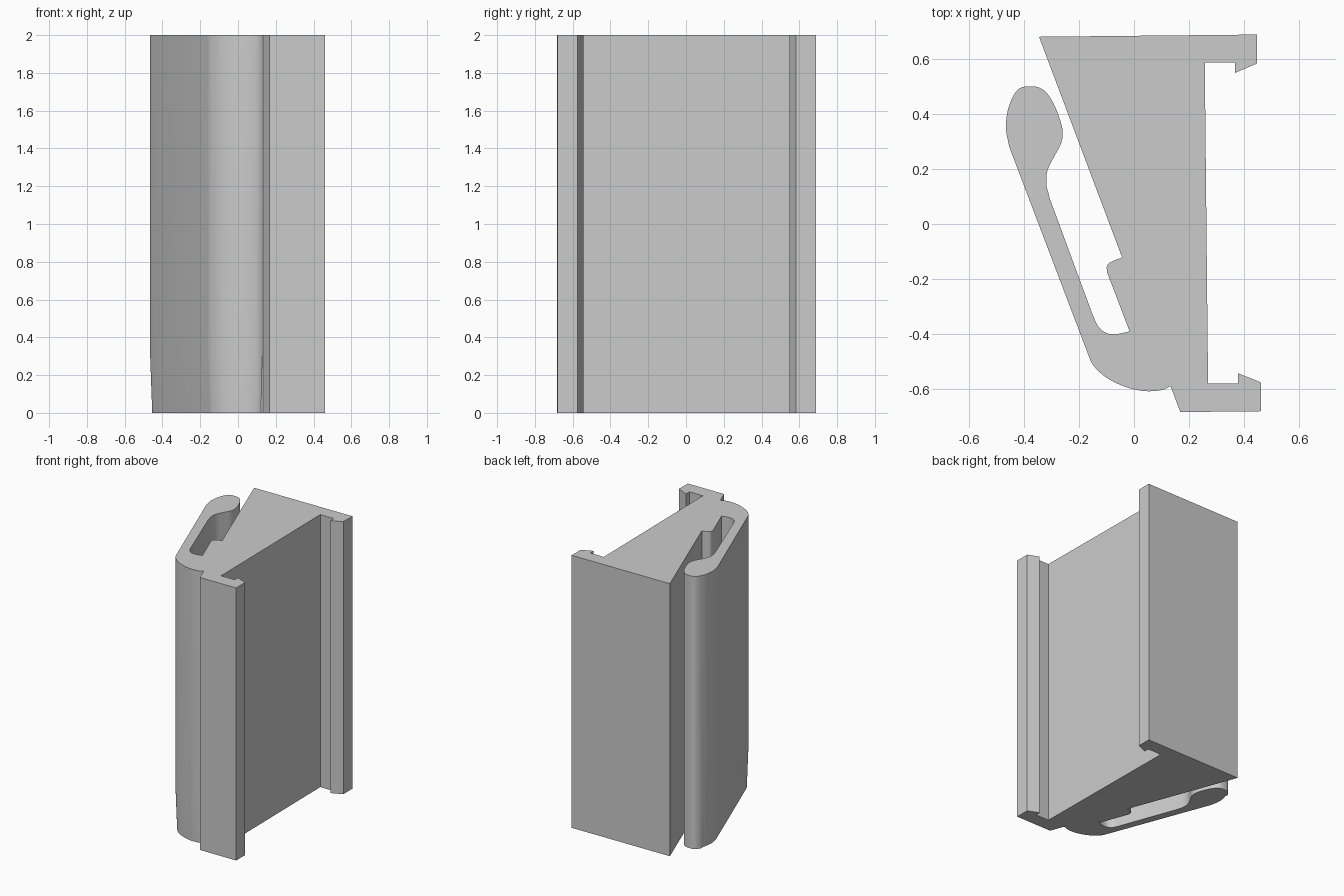
import bpy
import bmesh
import math
from mathutils import Vector

cube = bpy.data.objects.get("Cube")
if cube:
    bpy.data.objects.remove(cube, do_unlink=True)

HEIGHT = 2.0
TAPER_HEIGHT = 0.3
TAPER = 0.011


def smooth_run(points, steps=5):
    """Pass a smooth curve through the points of one rounded run."""
    p = [Vector(q) for q in points]
    p = [2 * p[0] - p[1]] + p + [2 * p[-1] - p[-2]]
    out = []
    for a, b, c, d in zip(p, p[1:], p[2:], p[3:]):
        for i in range(steps):
            t = i / steps
            out.append(0.5 * (2 * b + (c - a) * t + (2 * a - 5 * b + 4 * c - d) * t ** 2
                              + (3 * b - a - 3 * c + d) * t ** 3))
    return out + [p[-2]]


# Rear plate, channel with two hooked lips, front foot
body = [(-.345, .68), (.447, .688), (.447, .583), (.367, .549), (.367, .587),
        (.257, .587), (.269, -.58), (.378, -.58), (.378, -.542), (.461, -.575),
        (.461, -.68), (.168, -.683)]
# Rounded bend joining the body to the spring arm
bend = [(.133, -.589), (.10, -.603), (.04, -.607), (-.03, -.592),
        (-.10, -.558), (-.148, -.513), (-.17, -.465)]
# Bulb at the arm tip and its neck
bulb = [(-.453, .28), (-.465, .35), (-.455, .425), (-.422, .488), (-.375, .5),
        (-.335, .491), (-.305, .46), (-.28, .41), (-.26, .345), (-.264, .295),
        (-.29, .245), (-.314, .195), (-.318, .145), (-.305, .09)]
# Slot floor and the small catch on the body
slot = [(-.15, -.33), (-.13, -.372), (-.10, -.396), (-.065, -.4), (-.016, -.39)]
catch = [(-.098, -.175), (-.098, -.152), (-.082, -.137), (-.043, -.122)]

bend_pts, bulb_pts = smooth_run(bend), smooth_run(bulb)
outline = ([Vector(p) for p in body] + bend_pts + bulb_pts
           + smooth_run(slot) + smooth_run(catch))
outer_start = len(body)
outer_end = outer_start + len(bend_pts) + 12

# The outer skin of the arm draws in slightly near the bottom
foot = [p.copy() for p in outline]
for i in range(outer_start + 1, outer_end):
    along = (outline[i + 1] - outline[i - 1]).normalized()
    foot[i] += Vector((along.y, -along.x)) * TAPER

# Extrude the outline through the three levels
bm = bmesh.new()
rings = [[bm.verts.new((p.x, p.y, z)) for p in pts]
         for pts, z in ((foot, 0), (outline, TAPER_HEIGHT), (outline, HEIGHT))]
bm.faces.new(rings[0])
bm.faces.new(rings[-1])
n = len(outline)
for low, high in zip(rings, rings[1:]):
    for i in range(n):
        j = (i + 1) % n
        bm.faces.new((low[i], low[j], high[j], high[i]))
bmesh.ops.recalc_face_normals(bm, faces=bm.faces)
mesh = bpy.data.meshes.new("spring_clip")
bm.to_mesh(mesh)
bm.free()

clip = bpy.data.objects.new("spring_clip", mesh)
bpy.context.collection.objects.link(clip)

grey = bpy.data.materials.new("plain_grey")
grey.use_nodes = True
colour = (0.6, 0.6, 0.6, 1)
grey.diffuse_color = colour
grey.node_tree.nodes["Principled BSDF"].inputs["Base Color"].default_value = colour
mesh.materials.append(grey)

bpy.ops.object.select_all(action="DESELECT")
clip.select_set(True)
bpy.context.view_layer.objects.active = clip
bpy.ops.object.shade_smooth_by_angle(angle=math.radians(30))
